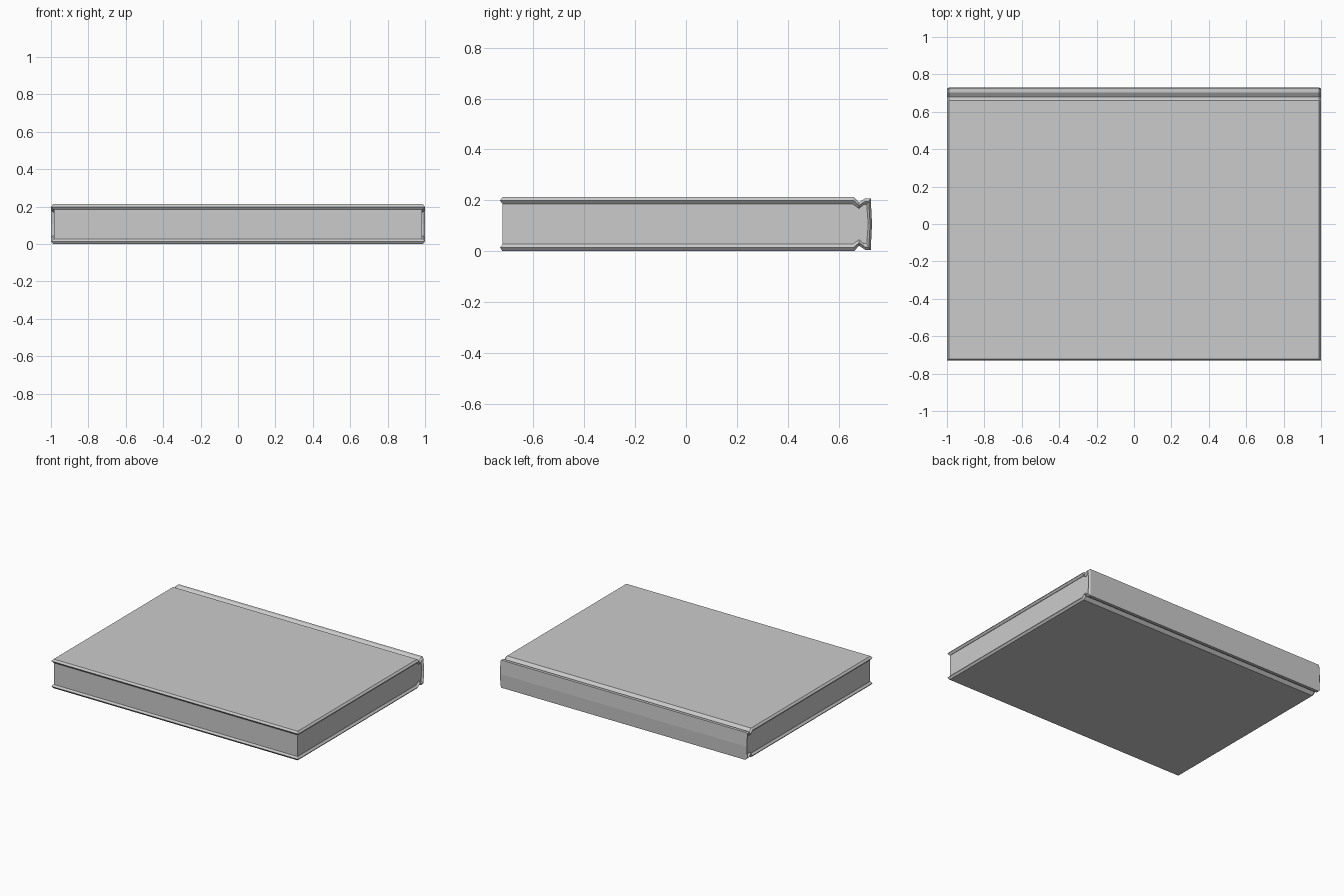
import bpy, bmesh

if "Cube" in bpy.data.objects:
    bpy.data.objects.remove(bpy.data.objects["Cube"])

ZC = 0.1065          # mid height of the book
# half profiles (y, height above mid plane), fore edge -> groove -> spine centre
OUTER = [(-0.721, .1065), (.66, .1065), (.68, .085), (.704, .101), (.726, .101), (.731, 0)]
INNER = [(-0.721, .079), (.655, .079), (.68, .061), (.699, .077), (.710, .077), (.716, 0)]
RIDGE = [(-0.731, .0925), (.658, .0925), (.68, .073), (.702, .089), (.718, .089), (.7235, 0)]


def full(half):
    """Mirror a half profile about the mid plane."""
    return half + [(y, -h) for y, h in reversed(half[:-1])]


def row(bm, profile, x):
    return [bm.verts.new((x, y, ZC + h)) for y, h in profile]


def finish(bm, name):
    bmesh.ops.recalc_face_normals(bm, faces=bm.faces)
    mesh = bpy.data.meshes.new(name)
    bm.to_mesh(mesh)
    bm.free()
    obj = bpy.data.objects.new(name, mesh)
    bpy.context.collection.objects.link(obj)
    return obj


# Cover: wrapped board whose rim comes to a bevelled ridge
bm = bmesh.new()
outer, inner, ridge = full(OUTER), full(INNER), full(RIDGE)
rows = [row(bm, outer, -.988), row(bm, outer, .988), row(bm, ridge, 1),
        row(bm, inner, .988), row(bm, inner, -.988), row(bm, ridge, -1)]
for i in range(6):
    a, b = rows[i], rows[(i + 1) % 6]
    for j in range(len(outer) - 1):
        bm.faces.new((a[j], a[j + 1], b[j + 1], b[j]))
o0, o1, r1, i1, i0, r0 = rows
for k in (0, -1):    # fore-edge bevels of both boards
    bm.faces.new((o0[k], o1[k], r1[k], r0[k]))
    bm.faces.new((i0[k], i1[k], r1[k], r0[k]))
finish(bm, "cover")

# Page block filling the inside of the cover
bm = bmesh.new()
left, right = row(bm, inner, -.985), row(bm, inner, .985)
bm.faces.new(left)
bm.faces.new(right)
n = len(inner)
for j in range(n):
    k = (j + 1) % n
    bm.faces.new((left[j], left[k], right[k], right[j]))
finish(bm, "page_block")
